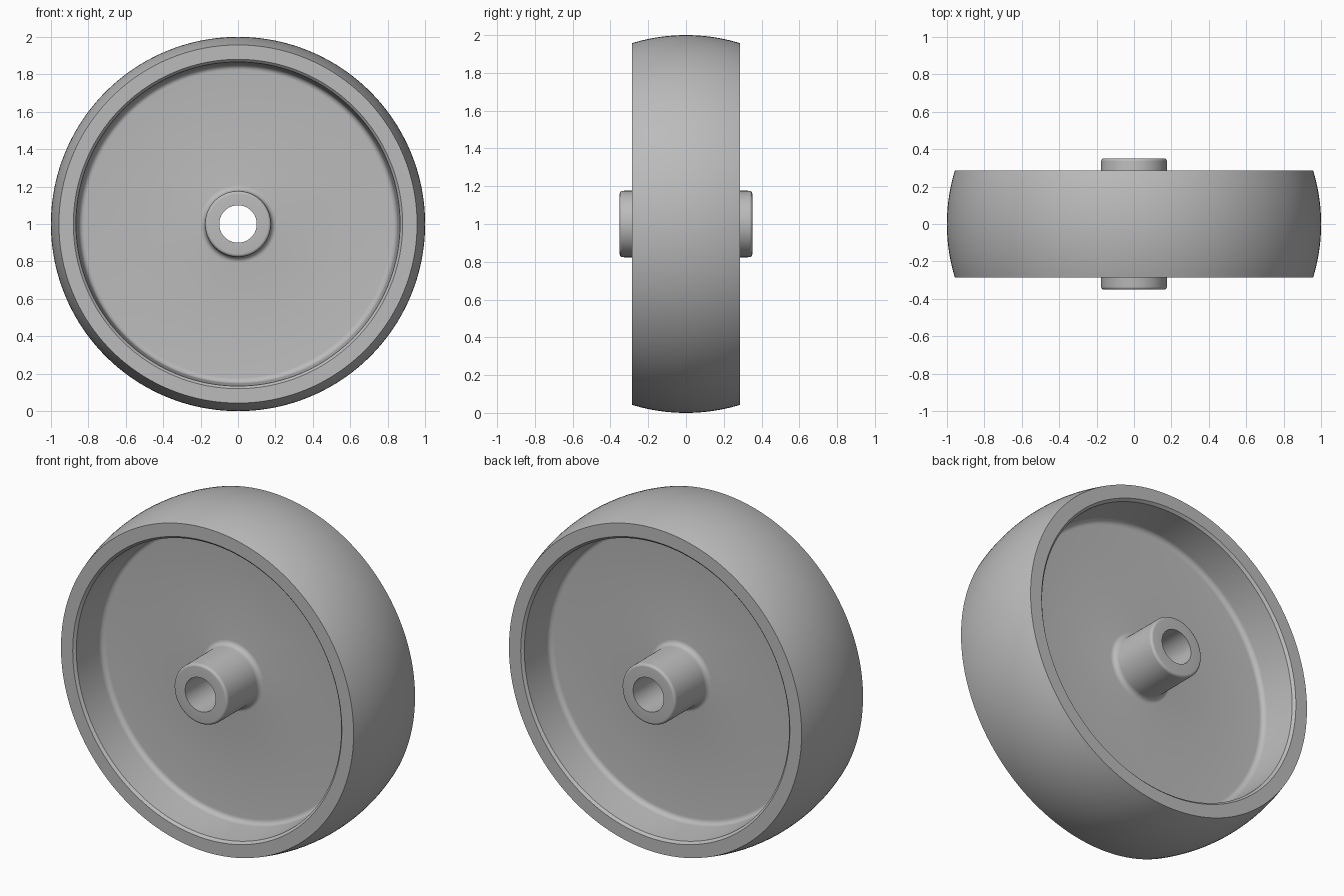
import bpy, bmesh, math

if "Cube" in bpy.data.objects:
    bpy.data.objects.remove(bpy.data.objects["Cube"])

SEGMENTS = 160
grey = bpy.data.materials.new("light grey")
grey.diffuse_color = (0.5, 0.5, 0.5, 1)
grey.use_nodes = True
grey.node_tree.nodes["Principled BSDF"].inputs["Base Color"].default_value = grey.diffuse_color


def arc(cr, cy, radius, start, end, steps=6):
    """Points (radius from axle, y) along an arc, angles in degrees."""
    pts = []
    for i in range(steps + 1):
        a = math.radians(start + (end - start) * i / steps)
        pts.append((cr + radius * math.cos(a), cy + radius * math.sin(a)))
    return pts


def lathe(name, profile):
    """Revolve a closed (radius, y) profile about the axle at z = 1."""
    bm = bmesh.new()
    rings = []
    for k in range(SEGMENTS):
        a = 2 * math.pi * k / SEGMENTS
        rings.append([bm.verts.new((r * math.sin(a), y, 1 + r * math.cos(a)))
                      for r, y in profile])
    n = len(profile)
    for k in range(SEGMENTS):
        p, q = rings[k], rings[(k + 1) % SEGMENTS]
        for i in range(n):
            j = (i + 1) % n
            bm.faces.new((p[i], p[j], q[j], q[i]))
    bmesh.ops.recalc_face_normals(bm, faces=bm.faces)
    mesh = bpy.data.meshes.new(name)
    bm.to_mesh(mesh)
    bm.free()
    mesh.materials.append(grey)
    obj = bpy.data.objects.new(name, mesh)
    bpy.context.collection.objects.link(obj)
    bpy.ops.object.select_all(action='DESELECT')
    obj.select_set(True)
    bpy.context.view_layer.objects.active = obj
    bpy.ops.object.shade_smooth_by_angle(angle=math.radians(30))
    return obj


# Tyre with a crowned tread
half, edge_r = 0.287, 0.957
crown = (half ** 2 + (1 - edge_r) ** 2) / (2 * (1 - edge_r))
sweep = math.degrees(math.asin(half / crown))
lathe("tyre", arc(1 - crown, 0, crown, -sweep, sweep, 20)
      + [(0.88, half), (0.88, -half)])

# Wheel core: rim, recessed web and hub with bore, one side mirrored to the other
web = 0.055
side = [(0.88, half), (0.866, half - 0.014)]                   # rim chamfer
side += arc(0.822, web + 0.03, 0.03, 0, -90)                   # rim wall to web
side += arc(0.207, web + 0.03, 0.03, -90, -180)                # web to hub
side += arc(0.160, 0.335, 0.016, 0, 90)                        # hub end rounding
side += [(0.10, 0.351)]                                        # bore edge
lathe("wheel_core", side + [(r, -y) for r, y in reversed(side)])
